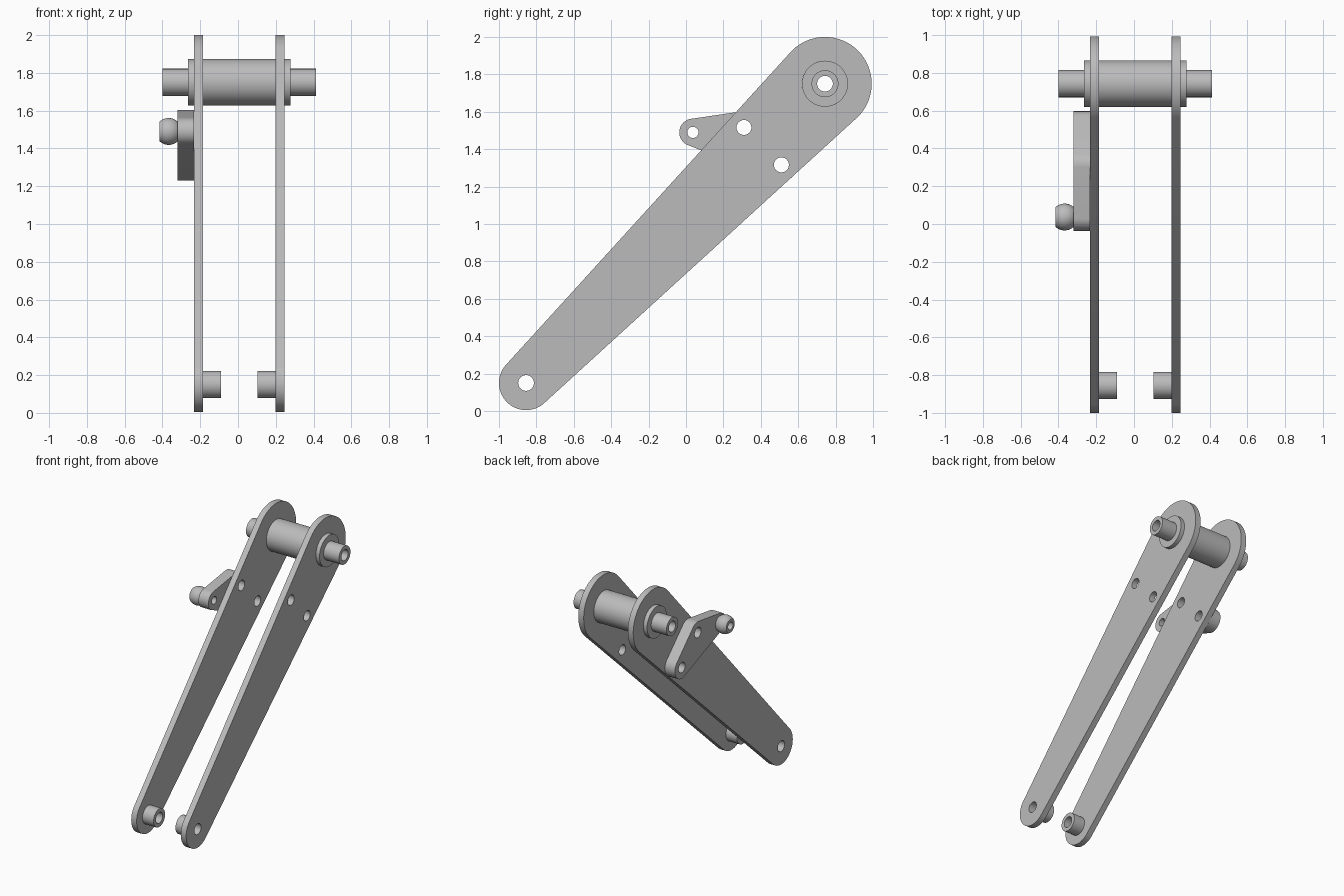
import bpy, bmesh
from math import sin, cos, pi, sqrt, radians
from mathutils import Vector
from mathutils.geometry import convex_hull_2d

if "Cube" in bpy.data.objects:
    bpy.data.objects.remove(bpy.data.objects["Cube"])

GREY = (0.5, 0.5, 0.5, 1)
metal = bpy.data.materials.new("plain grey metal")
metal.use_nodes = True
metal.diffuse_color = GREY
metal.node_tree.nodes["Principled BSDF"].inputs["Base Color"].default_value = GREY

# Shared centres in the side plane (y, z)
PIVOT, FOOT = (0.743, 1.75), (-0.855, 0.15)
UPPER, LOWER, TIP = (0.31, 1.516), (0.51, 1.316), (0.037, 1.49)
MID = 0.0065
BORE, BOLT, PIN = 0.042, 0.04, 0.03
HUB_R, ROD_R = 0.123, 0.072


def circle(centre, r, n=64):
    return [(centre[0] + r * cos(2 * pi * i / n), centre[1] + r * sin(2 * pi * i / n))
            for i in range(n)]


def finish(name, bm):
    bmesh.ops.remove_doubles(bm, verts=bm.verts, dist=0.0001)
    bmesh.ops.recalc_face_normals(bm, faces=bm.faces)
    mesh = bpy.data.meshes.new(name)
    bm.to_mesh(mesh)
    bm.free()
    mesh.materials.append(metal)
    obj = bpy.data.objects.new(name, mesh)
    bpy.context.collection.objects.link(obj)
    bpy.ops.object.select_all(action="DESELECT")
    obj.select_set(True)
    bpy.context.view_layer.objects.active = obj
    bpy.ops.object.shade_smooth_by_angle(angle=radians(30))
    return obj


def plate(name, lobes, holes, x0, x1):
    """Flat plate wrapped around round lobes, pierced by round holes."""
    pts = [p for c, r in lobes for p in circle(c, r)]
    outline = [pts[i] for i in convex_hull_2d([Vector(p) for p in pts])]
    curve = bpy.data.curves.new(name + " outline", "CURVE")
    curve.dimensions, curve.fill_mode = "2D", "BOTH"
    curve.extrude = (x1 - x0) / 2
    for loop in [outline] + [circle(c, r, 40) for c, r in holes]:
        spline = curve.splines.new("POLY")
        spline.points.add(len(loop) - 1)
        for point, (u, v) in zip(spline.points, loop):
            point.co = (u, v, 0, 1)
        spline.use_cyclic_u = True
    temp = bpy.data.objects.new(name + " outline", curve)
    bpy.context.collection.objects.link(temp)
    bpy.context.view_layer.update()
    graph = bpy.context.evaluated_depsgraph_get()
    mesh = bpy.data.meshes.new_from_object(temp.evaluated_get(graph))
    bm = bmesh.new()
    bm.from_mesh(mesh)
    bpy.data.objects.remove(temp)
    bpy.data.curves.remove(curve)
    bpy.data.meshes.remove(mesh)
    for v in bm.verts:
        v.co = ((x0 + x1) / 2 + v.co.z, v.co.x, v.co.y)
    return finish(name, bm)


def lathe(name, centre, profile):
    """Closed (x, radius) profile turned around an axis along x."""
    bm = bmesh.new()
    y, z = centre
    verts = [bm.verts.new((x, y, z + r)) for x, r in profile]
    edges = [bm.edges.new((a, b)) for a, b in zip(verts, verts[1:] + verts[:1])]
    bmesh.ops.spin(bm, geom=verts + edges, cent=(0, y, z), axis=(1, 0, 0),
                   angle=2 * pi, steps=48, use_merge=True)
    return finish(name, bm)


# Two tapered arms and the hollow bosses at their feet
for side, s in (("right", -1), ("left", 1)):
    inner, outer, tip = (MID + s * d for d in (0.193, 0.24, 0.096))
    plate(side + "_arm", [(PIVOT, 0.25), (FOOT, 0.145)],
          [(PIVOT, HUB_R), (FOOT, BORE), (UPPER, BOLT), (LOWER, BOLT)],
          min(inner, outer), max(inner, outer))
    lathe(side + "_foot_boss", FOOT,
          [(inner, BORE), (inner, ROD_R), (tip, ROD_R), (tip, BORE)])

# Stepped hollow pivot shaft
hub, rod = 0.2725, 0.406
lathe("pivot_shaft", PIVOT,
      [(MID - rod, BORE), (MID - rod, ROD_R), (MID - hub, ROD_R), (MID - hub, HUB_R),
       (MID + hub, HUB_R), (MID + hub, ROD_R), (MID + rod, ROD_R), (MID + rod, BORE)])

# Three-lobed side bracket
plate("side_bracket", [(TIP, 0.073), (UPPER, 0.087), (LOWER, 0.087)],
      [(TIP, PIN), (UPPER, BOLT), (LOWER, BOLT)], -0.321, MID - 0.24)

# Bored ball with flattened ends
ball_r, half, ball_x, steps = 0.071, 0.048, -0.367, 14
arc = [(ball_x + t, sqrt(ball_r ** 2 - t ** 2))
       for t in (half * (2 * i / steps - 1) for i in range(steps + 1))]
lathe("bracket_ball", TIP, [(ball_x - half, PIN)] + arc + [(ball_x + half, PIN)])
